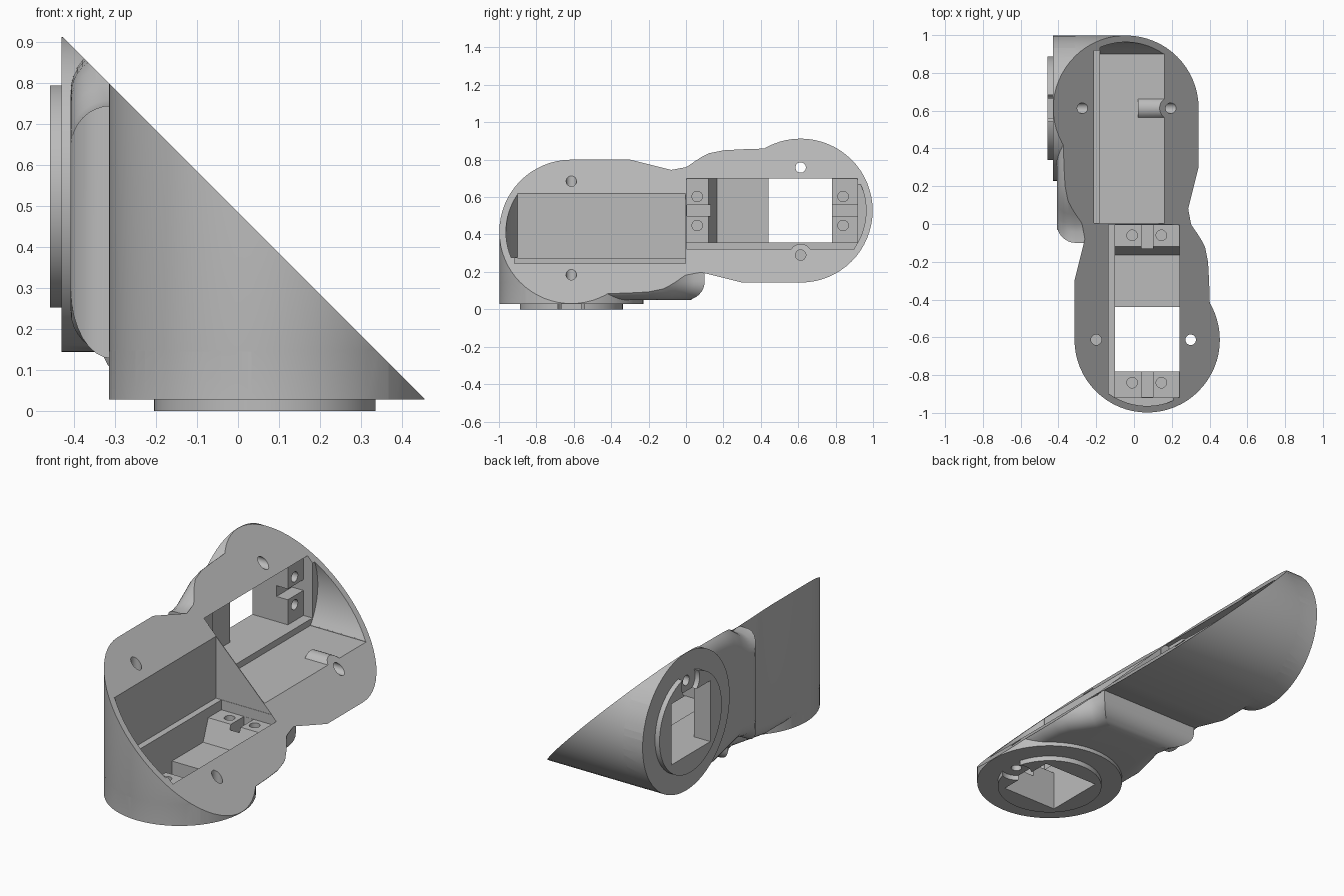
import bpy, bmesh, math
from mathutils import Matrix

if "Cube" in bpy.data.objects:
    bpy.data.objects.remove(bpy.data.objects["Cube"])

CUT = 0.485                  # parting plane: x + z = CUT
AX, AY, R = 0.07, -0.613, 0.385
OFF = 0.458
# Half turn about the parting plane's normal: lower half -> side half
TURN = Matrix(((0, 0, 1, -OFF), (0, -1, 0, 0), (1, 0, 0, OFF), (0, 0, 0, 1)))

grey = bpy.data.materials.new("plain grey")
grey.use_nodes = True
grey.diffuse_color = (0.5, 0.5, 0.5, 1)
grey.node_tree.nodes["Principled BSDF"].inputs["Base Color"].default_value = (0.5, 0.5, 0.5, 1)


def add_object(name, bm, side=False):
    bmesh.ops.recalc_face_normals(bm, faces=bm.faces[:])
    if side:
        bm.transform(TURN)
    mesh = bpy.data.meshes.new(name)
    bm.to_mesh(mesh)
    bm.free()
    mesh.materials.append(grey)
    ob = bpy.data.objects.new(name, mesh)
    bpy.context.collection.objects.link(ob)
    return ob


def loft(name, rings, side=False):
    bm = bmesh.new()
    loops = [[bm.verts.new(p) for p in ring] for ring in rings]
    n = len(loops[0])
    for a, b in zip(loops, loops[1:]):
        for i in range(n):
            j = (i + 1) % n
            bm.faces.new((a[i], a[j], b[j], b[i]))
    bm.faces.new(loops[0][::-1])
    bm.faces.new(loops[-1])
    return add_object(name, bm, side)


def box(name, x, y, z, side=False):
    ring = [(x[0], y[0]), (x[1], y[0]), (x[1], y[1]), (x[0], y[1])]
    return loft(name, [[(*p, h) for p in ring] for h in z], side)


def cylinder(name, cx, cy, r, z, side=False, n=24):
    ring = [(cx + r * math.cos(i * math.tau / n), cy + r * math.sin(i * math.tau / n)) for i in range(n)]
    return loft(name, [[(*p, h) for p in ring] for h in z], side)


def combine(target, tool, operation):
    mod = target.modifiers.new("combine", "BOOLEAN")
    mod.operation = operation
    mod.solver = "EXACT"
    mod.object = tool
    tool.hide_render = True
    bpy.context.view_layer.objects.active = target
    bpy.ops.object.modifier_apply(modifier=mod.name)
    bpy.data.objects.remove(tool)


def outline():
    right = [(0.287, 0.1), (0.286, 0.04), (0.30, 0), (0.335, -0.05), (0.385, -0.12),
             (0.41, -0.2), (0.42, -0.3), (0.427, -0.42), (0.445, -0.52)]
    arc = [(AX + R * math.cos(i * math.pi / 32), AY - R * math.sin(i * math.pi / 32)) for i in range(33)]
    left = [(-0.315, -0.3), (-0.29, -0.2), (-0.26, -0.08), (-0.275, 0), (-0.33, 0.1)]
    return (right + arc + left)[::-1]


def shrink(points, d):
    # Offset a counter-clockwise outline inwards
    result = []
    n = len(points)
    for i, (x, y) in enumerate(points):
        (px, py), (qx, qy) = points[i - 1], points[(i + 1) % n]
        a = math.atan2(y - py, x - px)
        turn = (math.atan2(qy - y, qx - x) - a + math.pi) % math.tau - math.pi
        k = d / math.cos(turn / 2)
        m = a + turn / 2 + math.pi / 2
        result.append((x + k * math.cos(m), y + k * math.sin(m)))
    return result


# Ensure the outline runs counter-clockwise
shape = outline()
area = sum(shape[i - 1][0] * p[1] - p[0] * shape[i - 1][1] for i, p in enumerate(shape))
if area < 0:
    shape.reverse()


def rounded_arm(name, side):
    # Waisted arm with a rounded outer rim
    fillet = 0.1
    rings = []
    for k in range(9):
        a = k * math.pi / 16
        z = 0.05 + fillet * (1 - math.cos(a))
        rings.append([(*p, z) for p in shrink(shape, fillet * (1 - math.sin(a)))])
    rings.append([(*p, 1.1) for p in shape])
    return loft(name, rings, side)


# Two joined arms, each with a round end and a raised mounting disc
shell = rounded_arm("arm_shell", False)
combine(shell, rounded_arm("side_arm", True), "UNION")
for side in (False, True):
    combine(shell, cylinder("round_end", AX, AY, R - 0.0005, (0.028, 0.9), side, 64), "UNION")
    combine(shell, cylinder("mounting_disc", AX, AY, 0.275, (0, 0.1), side, 64), "UNION")

# Slanted parting face
plane = [(CUT + 2, -2), (CUT + 2, 4), (CUT - 4, 4)]
combine(shell, loft("parting_cutter", [[(x, y, z) for x, z in plane] for y in (-2, 2)]), "DIFFERENCE")

# Motor pockets, mirrored by the half turn
for side in (False, True):
    cuts = [
        box("upper_pocket", (-0.135, 0.242), (-0.9, -0.002), (0.275, 1.2), side),
        box("motor_pocket", (-0.1, 0.24), (-0.918, -0.004), (0.22, 1.2), side),
        box("shaft_opening", (-0.1, 0.24), (-0.78, -0.44), (-0.2, 0.4), side),
    ]
    floor = [(-0.78, 0.1), (-0.165, 0.1), (-0.12, 0.22), (-0.12, 0.3), (-0.78, 0.3)]
    cuts.append(loft("pocket_floor", [[(x, y, z) for y, z in floor] for x in (-0.1, 0.24)], side))
    # Curved clearance at the far end
    arc = [(AX + 0.35 * math.cos(a), AY - 0.35 * math.sin(a))
           for a in [math.acos(0.17 / 0.35) + i * (math.acos(-0.2 / 0.35) - math.acos(0.17 / 0.35)) / 12
                     for i in range(13)]]
    ring = arc + [(-0.13, -0.8), (0.24, -0.8)]
    cuts.append(loft("end_clearance", [[(*p, z) for p in ring] for z in (0.277, 1.2)], side))
    # Screw blocks: cable notch and two screw holes each
    for y0, y1, yc in ((-0.13, -0.005, -0.06), (-0.917, -0.77, -0.84)):
        cuts.append(box("block_notch", (0.04, 0.1), (y0, y1), (0.15, 0.3), side))
        for x in (-0.01, 0.145):
            cuts.append(cylinder("block_hole", x, yc, 0.028, (0.12, 0.3), side))
    for cutter in cuts:
        combine(shell, cutter, "DIFFERENCE")

# Screw boss inside the side pocket, trimmed on the parting face
boss = cylinder("screw_boss", -0.168, AY, 0.06, (0.478, 1), True)
combine(boss, loft("boss_trim", [[(x, y, z) for x, z in plane] for y in (-2, 2)]), "DIFFERENCE")
combine(shell, boss, "UNION")

# Closing screws: one through, one blind, plus a relief in the disc rim
for side, blind in ((False, -0.2), (True, -0.168)):
    combine(shell, cylinder("disc_relief", 0.3, AY, 0.08, (-0.1, 0.028), side), "DIFFERENCE")
    combine(shell, cylinder("through_hole", 0.3, AY, 0.028, (-0.2, 1.2), side), "DIFFERENCE")
    combine(shell, cylinder("blind_hole", blind, AY, 0.028, (0.5, 1.2), side), "DIFFERENCE")

bpy.ops.object.select_all(action="DESELECT")
shell.select_set(True)
bpy.context.view_layer.objects.active = shell
bpy.ops.object.shade_smooth_by_angle(angle=math.radians(30))
